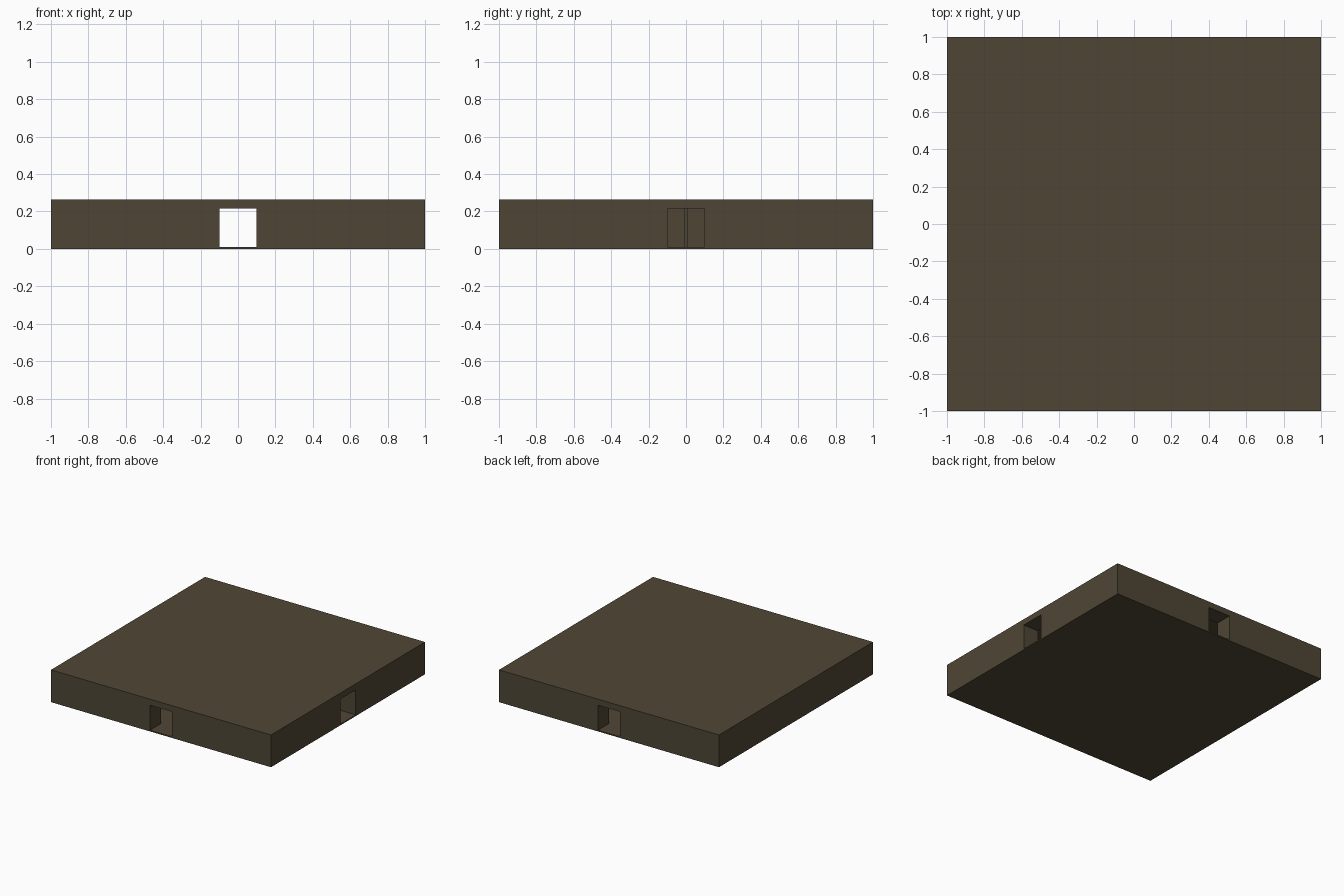
import bpy

if "Cube" in bpy.data.objects:
    bpy.data.objects.remove(bpy.data.objects["Cube"])

WALL = 0.14        # outer wall thickness
FLOOR = 0.01       # floor plate top
CEILING = 0.255    # underside of the roof
HEIGHT = 0.265
DOOR_HALF, DOOR_TOP = 0.1, 0.215
PARTITION_HALF = 0.008

stone = bpy.data.materials.new("dark olive brown")
stone.diffuse_color = (0.078, 0.062, 0.036, 1)
stone.use_nodes = True
stone.node_tree.nodes["Principled BSDF"].inputs["Base Color"].default_value = stone.diffuse_color


def box(name, lo, hi, cutter=False):
    """Axis-aligned box between two corners."""
    bpy.ops.mesh.primitive_cube_add(size=1)
    ob = bpy.context.object
    ob.name = name
    for v in ob.data.vertices:
        v.co = [(a + b) / 2 + c * (b - a) for a, b, c in zip(lo, hi, v.co)]
    ob.data.materials.append(stone)
    if cutter:
        ob.hide_render = True
        ob.display_type = 'WIRE'
    return ob


def cut(target, cutter):
    """Subtract a box, then discard the helper."""
    mod = target.modifiers.new("cut", 'BOOLEAN')
    mod.operation, mod.solver, mod.object = 'DIFFERENCE', 'EXACT', cutter
    bpy.context.view_layer.objects.active = target
    bpy.ops.object.modifier_apply(modifier=mod.name)
    bpy.data.objects.remove(cutter)


# Flat building shell with a hollow interior
shell = box("building_shell", (-1, -1, 0), (1, 1, HEIGHT))
inner = 1 - WALL
cut(shell, box("room_cutter", (-inner, -inner, FLOOR), (inner, inner, CEILING), True))

# Doorways in the front, back and right walls (left wall is closed)
d = DOOR_HALF
cut(shell, box("front_back_door_cutter", (-d, -1.1, FLOOR), (d, 1.1, DOOR_TOP), True))
cut(shell, box("right_door_cutter", (0.5, -d, FLOOR), (1.1, d, DOOR_TOP), True))

# Thin partition across the room with a doorway in the middle
p = PARTITION_HALF
partition = box("partition_wall", (-inner, -p, FLOOR), (inner, p, CEILING))
cut(partition, box("partition_door_cutter", (-d, -0.1, FLOOR - 0.1), (d, 0.1, DOOR_TOP), True))
